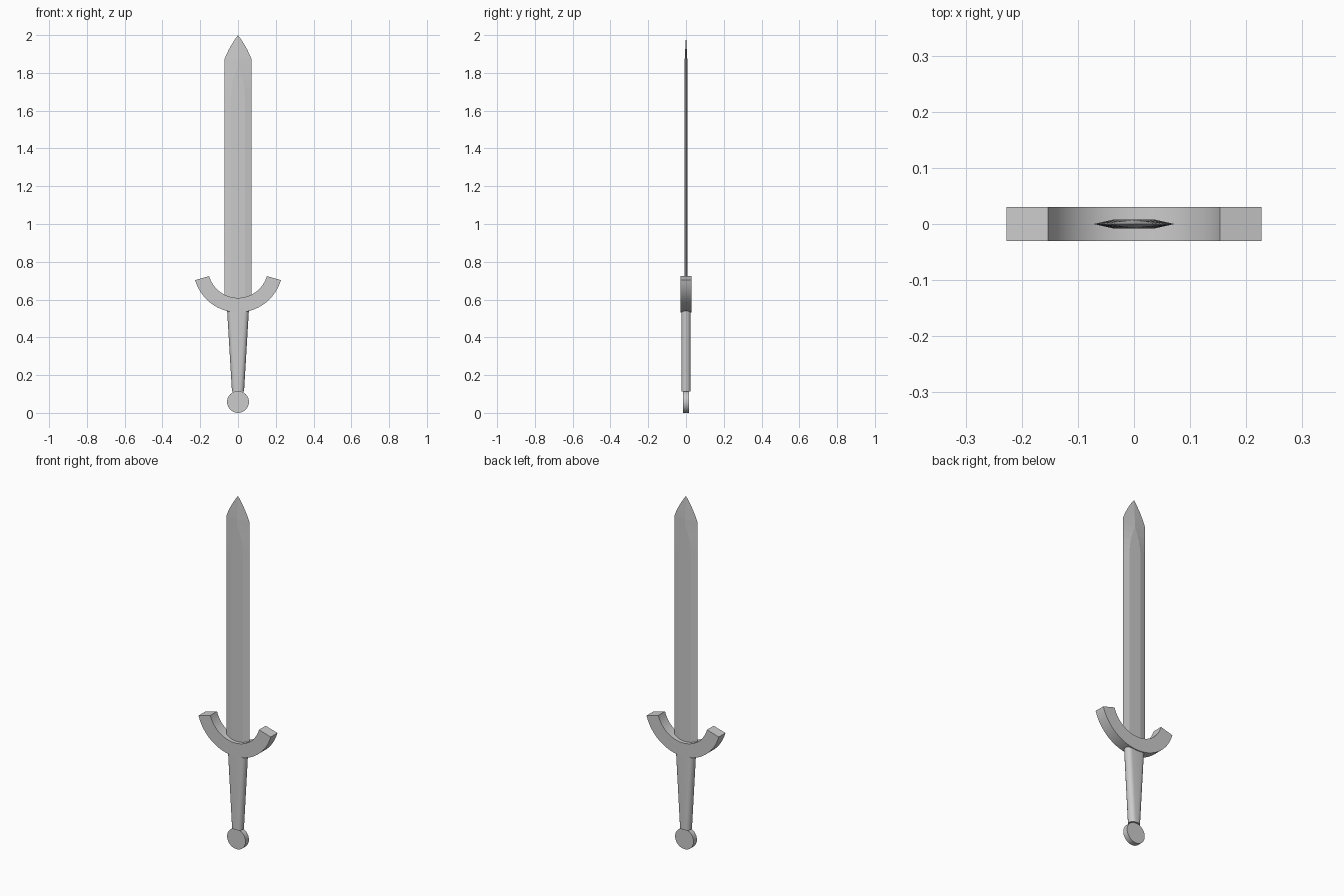
import bpy, bmesh
from math import sin, cos, pi, radians, sqrt

cube = bpy.data.objects.get("Cube")
if cube:
    bpy.data.objects.remove(cube)

steel = bpy.data.materials.new("plain grey")
steel.use_nodes = True
grey = (0.6, 0.6, 0.6, 1)
steel.diffuse_color = grey
steel.node_tree.nodes["Principled BSDF"].inputs["Base Color"].default_value = grey


def finish(name, bm, smooth=True):
    bmesh.ops.remove_doubles(bm, verts=bm.verts, dist=1e-5)
    bmesh.ops.recalc_face_normals(bm, faces=bm.faces)
    mesh = bpy.data.meshes.new(name)
    bm.to_mesh(mesh)
    bm.free()
    mesh.materials.append(steel)
    obj = bpy.data.objects.new(name, mesh)
    bpy.context.collection.objects.link(obj)
    if smooth:
        bpy.ops.object.select_all(action='DESELECT')
        bpy.context.view_layer.objects.active = obj
        obj.select_set(True)
        bpy.ops.object.shade_smooth_by_angle(angle=radians(30))
    return obj


def loft(name, rings, smooth=True):
    """Skin a stack of equally sized rings and cap both ends."""
    bm = bmesh.new()
    rows = [[bm.verts.new(p) for p in ring] for ring in rings]
    for a, b in zip(rows, rows[1:]):
        for i in range(len(a)):
            j = (i + 1) % len(a)
            bm.faces.new((a[i], a[j], b[j], b[i]))
    bm.faces.new(rows[0])
    bm.faces.new(rows[-1])
    return finish(name, bm, smooth)


# Blade: flattened hexagon whose flat narrows to a ridge, then to the point
def blade_ring(z):
    t = max(0, (z - 1.87) / 0.13)
    edge = 0.072 * (1 - 0.65 * t - 0.35 * t * t)
    s = min(1, max(0, (z - 1.68) / 0.16))
    flat = min(0.036 * (1 - s * s), edge * 0.5)
    thick = 0.008 * min(1, (2 - z) / 0.15)
    return [(-edge, 0, z), (-flat, -thick, z), (flat, -thick, z),
            (edge, 0, z), (flat, thick, z), (-flat, thick, z)]


heights = [0.57, 1.68] + [1.68 + 0.04 * i for i in range(1, 5)]
heights += [1.87 + 0.013 * i for i in range(10)] + [1.9999]
loft("blade", [blade_ring(z) for z in heights], smooth=False)

# Guard: an upturned arc of rectangular section
guard = []
steps = 32
for i in range(steps + 1):
    a = radians(196 + 148 * i / steps)
    guard.append([(r * cos(a), y, 0.768 + r * sin(a))
                  for r, y in ((0.159, -0.03), (0.236, -0.03), (0.236, 0.03), (0.159, 0.03))])
loft("guard", guard)


# Grip: rounded bar, wider at the guard
def grip_ring(half, z, r=0.025):
    ring = []
    for side in (0, pi):
        for i in range(13):
            a = side - pi / 2 + pi * i / 12
            shift = (half - r) * (1 if side == 0 else -1)
            ring.append((shift + r * cos(a), r * sin(a), z))
    return ring


loft("grip", [grip_ring(0.032, 0.114), grip_ring(0.058, 0.55)])

# Pommel: thin upright disc
loft("pommel", [[(0.058 * cos(2 * pi * i / 40), y, 0.058 + 0.058 * sin(2 * pi * i / 40))
                 for i in range(40)] for y in (-0.015, 0.015)])
